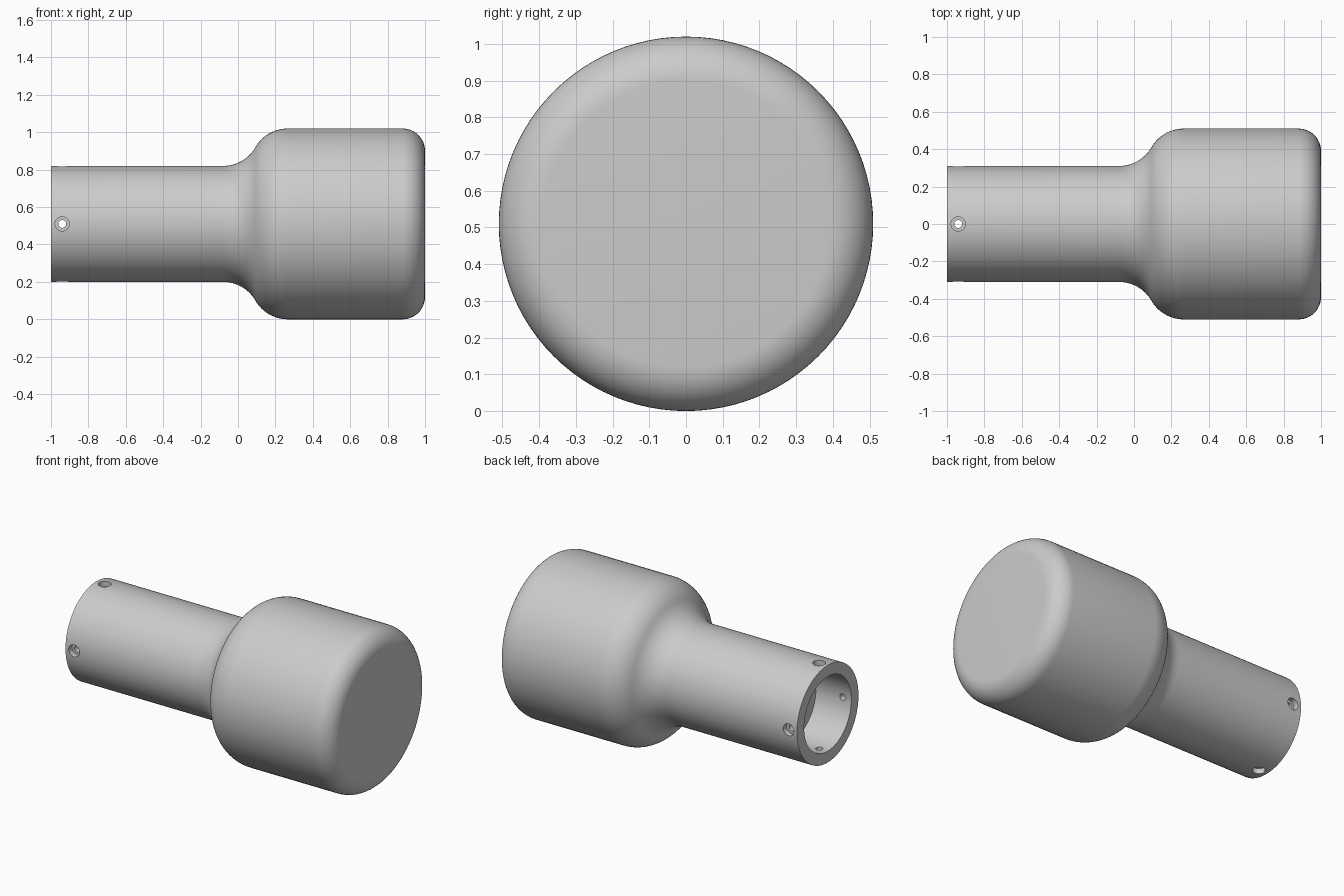
import bpy, bmesh
from math import sin, cos, pi, radians
from mathutils import Matrix, Vector

if "Cube" in bpy.data.objects:
    bpy.data.objects.remove(bpy.data.objects["Cube"], do_unlink=True)

AXIS_Z = 0.51      # height of the long axis
HANDLE_R, HEAD_R, BORE_R = 0.31, 0.51, 0.238
SEGMENTS = 96

grey = bpy.data.materials.new("light_grey")
grey.use_nodes = True
grey.diffuse_color = (0.6, 0.6, 0.6, 1)
grey.node_tree.nodes["Principled BSDF"].inputs["Base Color"].default_value = (0.6, 0.6, 0.6, 1)


def arc(cx, cr, radius, start, end, steps=12):
    """Points (x, radius) along an arc, angles in degrees."""
    angles = [radians(start + (end - start) * i / steps) for i in range(steps + 1)]
    return [(cx + radius * cos(a), cr + radius * sin(a)) for a in angles]


def add_object(name, bm):
    bmesh.ops.recalc_face_normals(bm, faces=bm.faces)
    mesh = bpy.data.meshes.new(name)
    bm.to_mesh(mesh)
    bm.free()
    mesh.materials.append(grey)
    obj = bpy.data.objects.new(name, mesh)
    bpy.context.collection.objects.link(obj)
    return obj


def cylinder_cutter(name, radius, length, centre, direction):
    bm = bmesh.new()
    turn = Vector(direction).to_track_quat("Z", "Y").to_matrix().to_4x4()
    bmesh.ops.create_cone(bm, cap_ends=True, segments=24, radius1=radius, radius2=radius,
                          depth=length, matrix=Matrix.Translation(centre) @ turn)
    cutter = add_object(name, bm)
    cutter.hide_render = True
    return cutter


# Turned body: blind socket, handle, blended shoulder, rounded head
profile = [(-0.75, 0), (-0.75, BORE_R), (-1, BORE_R), (-1, HANDLE_R)]
profile += arc(-0.08, 0.51, 0.2, -90, -30)
profile += arc(0.266, 0.31, 0.2, 150, 90)[1:]
profile += arc(0.88, 0.39, 0.12, 90, 0)
profile += [(1, 0)]

bm = bmesh.new()
verts = [bm.verts.new((x, 0, AXIS_Z + r)) for x, r in profile]
edges = [bm.edges.new(pair) for pair in zip(verts, verts[1:])]
bmesh.ops.spin(bm, geom=verts + edges, cent=(0, 0, AXIS_Z), axis=(1, 0, 0),
               angle=2 * pi, steps=SEGMENTS)
bmesh.ops.remove_doubles(bm, verts=bm.verts, dist=1e-4)
body = add_object("handle_and_head", bm)

# Four stepped screw holes around the socket rim
cutters = []
centre = Vector((-0.94, 0, AXIS_Z))
for direction in ((0, 1, 0), (0, 0, 1)):
    cutters.append(cylinder_cutter("screw_drill", 0.021, 1, centre, direction))
    for side in (-1, 1):
        outward = Vector(direction) * side
        cutters.append(cylinder_cutter("screw_recess", 0.038, 0.1,
                                       centre + outward * 0.325, outward))
for cutter in cutters:
    cut = body.modifiers.new("screw_hole", "BOOLEAN")
    cut.operation = "DIFFERENCE"
    cut.solver = "EXACT"
    cut.object = cutter

# Bake the cuts, then drop the cutters
depsgraph = bpy.context.evaluated_depsgraph_get()
baked = bpy.data.meshes.new_from_object(body.evaluated_get(depsgraph))
body.modifiers.clear()
body.data = baked
for cutter in cutters:
    bpy.data.objects.remove(cutter, do_unlink=True)

bpy.ops.object.select_all(action="DESELECT")
body.select_set(True)
bpy.context.view_layer.objects.active = body
bpy.ops.object.shade_smooth_by_angle(angle=radians(35))
